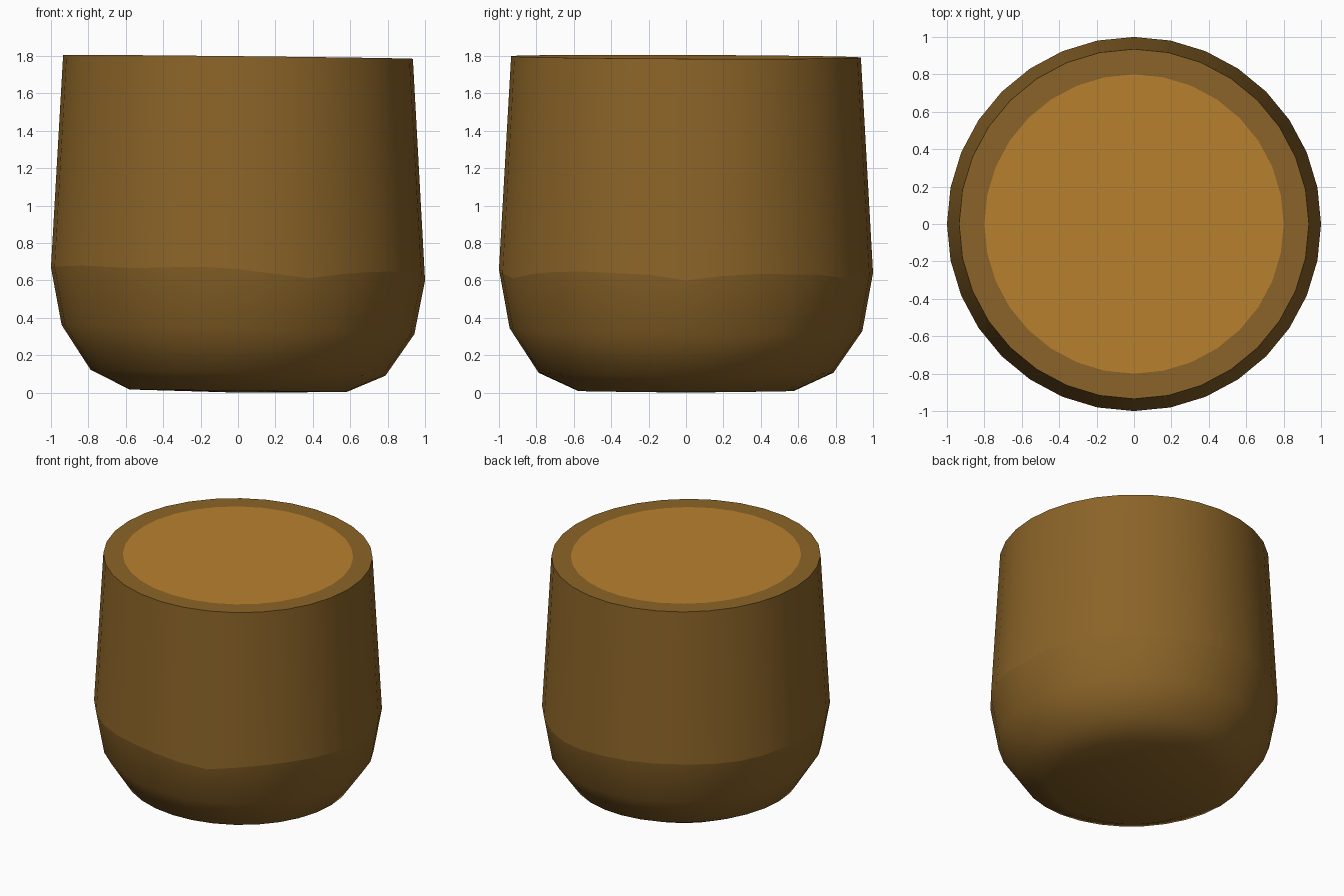
import bpy, bmesh, math

if "Cube" in bpy.data.objects:
    bpy.data.objects.remove(bpy.data.objects["Cube"])

SIDES = 32


def material(name, color):
    m = bpy.data.materials.new(name)
    m.diffuse_color = (*color, 1)
    m.use_nodes = True
    m.node_tree.nodes["Principled BSDF"].inputs["Base Color"].default_value = m.diffuse_color
    return m


bark = material("bark", (0.258, 0.127, 0.021))
cut = material("cut_wood", (0.485, 0.216, 0.028))

# Uneven seam height around the trunk: (angle in degrees, z)
SEAM = [(-180, .67), (-143, .68), (-127, .665), (-95, .675), (-90, .66), (-67, .61),
        (-53, .64), (-37, .65), (-11, .63), (0, .60), (17, .635), (50, .63),
        (60, .605), (90, .64), (120, .66), (150, .65), (180, .67)]


def seam_z(a):
    d = (math.degrees(a) + 180) % 360 - 180
    for (a0, z0), (a1, z1) in zip(SEAM, SEAM[1:]):
        if a0 <= d <= a1:
            return z0 + (z1 - z0) * (d - a0) / (a1 - a0)


# Rings from the base up: radius, height, tilt along x, tilt along y
RINGS = [(.58, .01, -.012, 0), (.788, .106, -.02, 0), (.943, .337, -.026, -.008),
         (1.0, None, 0, 0), (.935, 1.795, -.011, -.004), (.80, 1.795, -.011, -.004)]

bm = bmesh.new()
rings = []
for r, z, tx, ty in RINGS:
    ring = []
    for i in range(SIDES):
        a = 2 * math.pi * i / SIDES
        x, y = r * math.cos(a), r * math.sin(a)
        h = seam_z(a) if z is None else z + tx * x + ty * y
        ring.append(bm.verts.new((x, y, h)))
    rings.append(ring)

# Rounded base, wall and flat rim
for lo, hi in zip(rings, rings[1:]):
    for i in range(SIDES):
        j = (i + 1) % SIDES
        bm.faces.new((lo[i], lo[j], hi[j], hi[i]))

# Closed underside and pale cut face
under = bm.verts.new((0, 0, 0))
for i in range(SIDES):
    bm.faces.new((under, rings[0][(i + 1) % SIDES], rings[0][i]))
bm.faces.new(rings[5]).material_index = 1

for f in bm.faces:
    f.smooth = True
# Crisp edges at the seam and the top rim
for ring in (rings[3], rings[4]):
    for i in range(SIDES):
        bm.edges.get((ring[i], ring[(i + 1) % SIDES])).smooth = False

mesh = bpy.data.meshes.new("stump")
bm.to_mesh(mesh)
bm.free()
mesh.materials.append(bark)
mesh.materials.append(cut)
stump = bpy.data.objects.new("stump", mesh)
bpy.context.collection.objects.link(stump)
